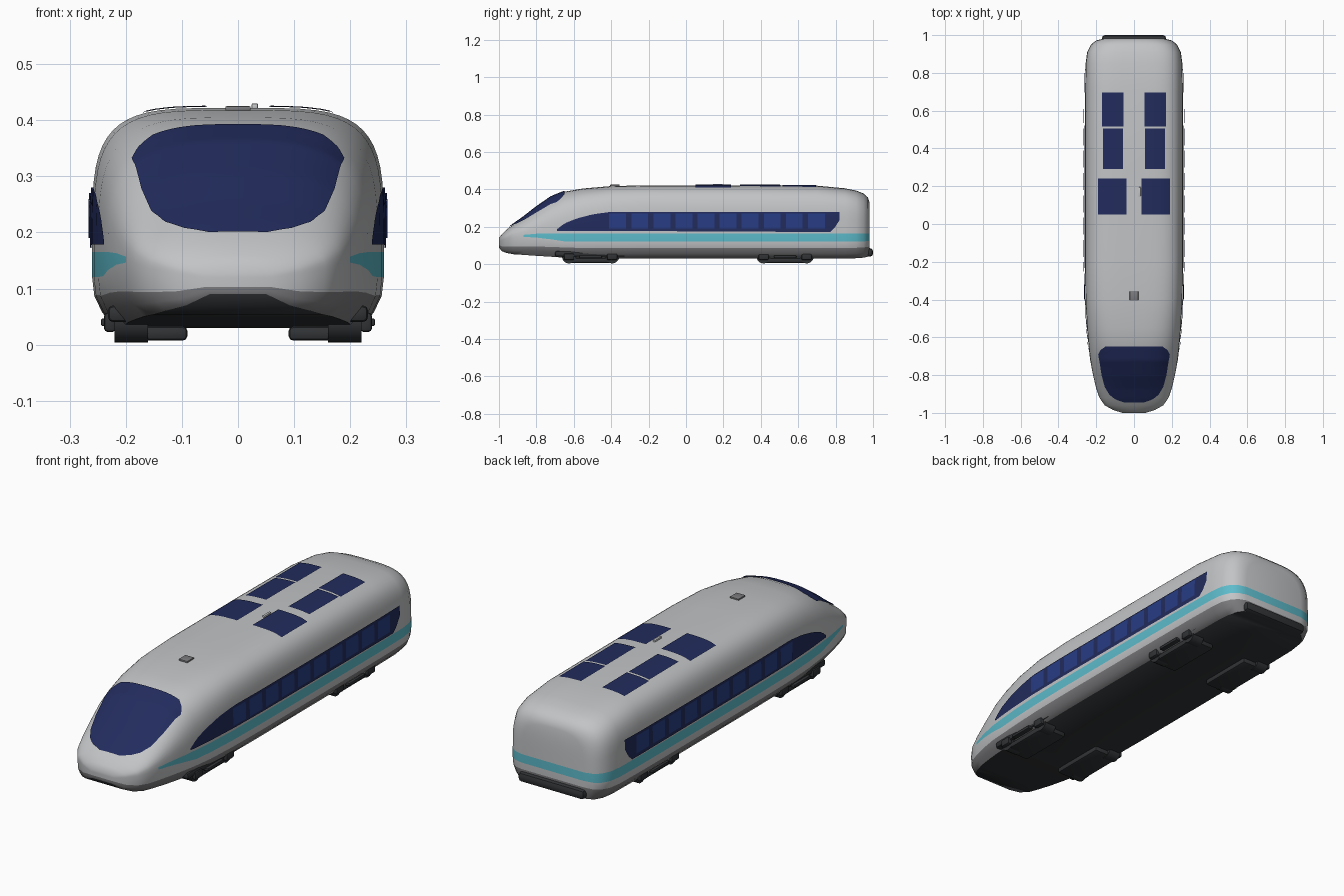
import bpy, bmesh, math
from mathutils import Vector
from mathutils.bvhtree import BVHTree

old = bpy.data.objects.get("Cube")
if old:
    bpy.data.objects.remove(old)


def material(name, r, g, b):
    m = bpy.data.materials.new(name)
    m.use_nodes = True
    m.diffuse_color = (r, g, b, 1)
    node = next(n for n in m.node_tree.nodes if n.type == 'BSDF_PRINCIPLED')
    node.inputs["Base Color"].default_value = (r, g, b, 1)
    return m


SHELL = material("shell grey", 0.54, 0.55, 0.56)
CYAN = material("stripe cyan", 0.11, 0.5, 0.6)
SKIRT = material("skirt grey", 0.2, 0.2, 0.21)
DARK = material("underside charcoal", 0.03, 0.033, 0.036)
NAVY = material("navy glass", 0.016, 0.025, 0.11)
BLUE = material("blue glass", 0.02, 0.045, 0.23)


def finish(bm, name, mats, angle=40):
    bmesh.ops.recalc_face_normals(bm, faces=bm.faces)
    mesh = bpy.data.meshes.new(name)
    bm.to_mesh(mesh)
    bm.free()
    for m in mats:
        mesh.materials.append(m)
    ob = bpy.data.objects.new(name, mesh)
    bpy.context.scene.collection.objects.link(ob)
    bpy.ops.object.select_all(action='DESELECT')
    ob.select_set(True)
    bpy.context.view_layer.objects.active = ob
    bpy.ops.object.shade_smooth_by_angle(angle=math.radians(angle))
    return ob


def lerp_table(table, t):
    for a, b in zip(table, table[1:]):
        if t <= b[0]:
            f = max(0, (t - a[0]) / (b[0] - a[0]))
            return [p + (q - p) * f for p, q in zip(a, b)]
    return list(table[-1])


# Body stations: y, half width, bottom, belt height, top, roundness
STATIONS = [
    (-1, .06, .09, .12, .14, 2), (-.985, .11, .07, .13, .16, 2.1),
    (-.96, .155, .06, .14, .185, 2.3), (-.92, .183, .053, .15, .215, 2.5),
    (-.87, .2, .05, .157, .25, 2.6), (-.8, .217, .045, .163, .305, 2.7),
    (-.72, .232, .04, .165, .36, 2.9), (-.65, .24, .035, .165, .388, 3.1),
    (-.55, .249, .03, .165, .405, 3.6), (-.4, .257, .03, .165, .418, 4.1),
    (-.2, .26, .03, .165, .422, 4.3), (.3, .26, .03, .165, .422, 4.3),
    (.7, .259, .03, .165, .42, 4.3), (.85, .256, .03, .165, .406, 4.2),
    (.91, .248, .032, .165, .394, 4), (.95, .228, .035, .165, .378, 3.8),
    (.972, .2, .04, .165, .358, 3.6), (.982, .16, .045, .165, .33, 3.4)]
ROOF_STEPS = 14


def half_section(station):
    y, w, bottom, belt, top, n = station
    taper = min(1, max(0, (y + .9) / .25))
    stripe = .93 - .26 * taper
    rows = [(.84, 0), (.93, .2), (.985, .42), (1, stripe), (1, 1)]
    pts = [(w * x, y, bottom + (belt - bottom) * f) for x, f in rows]
    for i in range(1, ROOF_STEPS + 1):
        a = i / ROOF_STEPS * math.pi / 2 * .97
        pts.append((w * math.cos(a) ** (2 / n), y,
                    belt + (top - belt) * math.sin(a) ** (2 / n)))
    return pts


def build_body():
    bm = bmesh.new()
    rings = []
    for st in STATIONS:
        half = half_section(st)
        rings.append([[bm.verts.new((s * x, y, z)) for x, y, z in half] for s in (1, -1)])

    def face(verts, row, y):
        f = bm.faces.new(verts)
        f.material_index = 2 if row < 2 else 1 if row == 3 and y > -.9 else 0

    rows = len(rings[0][0]) - 1
    for st, a, b in zip(STATIONS, rings, rings[1:]):
        for p, q in zip(a, b):
            for i in range(rows):
                face((p[i], q[i], q[i + 1], p[i + 1]), i, st[0])
        for i, mat in ((0, 3), (rows, 0)):   # floor and roof crown
            f = bm.faces.new((a[0][i], b[0][i], b[1][i], a[1][i]))
            f.material_index = mat
    # End caps, striped row by row
    for st, (l, r) in ((STATIONS[0], rings[0]), (STATIONS[-1], rings[-1])):
        for i in range(rows):
            face((l[i], l[i + 1], r[i + 1], r[i]), i, st[0])
    return finish(bm, "body_shell", [SHELL, CYAN, SKIRT, DARK], 50)


body = build_body()
tree = BVHTree.FromPolygons([v.co for v in body.data.vertices],
                            [p.vertices for p in body.data.polygons])


def patch(name, outline, mat, side=0, lift=.004, nu=24, nv=12):
    """Thin glass laid on the shell; outline rows are (y, low, high)."""
    bm = bmesh.new()
    y0, y1 = outline[0][0], outline[-1][0]
    grid = []
    for i in range(nu + 1):
        y, lo, hi = lerp_table(outline, y0 + (y1 - y0) * i / nu)
        line = []
        for j in range(nv + 1):
            v = lo + (hi - lo) * j / nv
            start = Vector((side, y, v)) if side else Vector((v, y, 1))
            aim = Vector((-side, 0, 0)) if side else Vector((0, 0, -1))
            hit, normal, _, _ = tree.ray_cast(start, aim)
            if normal.dot(aim) > 0:
                normal = -normal
            line.append(bm.verts.new(hit + normal * lift))
        grid.append(line)
    for a, b in zip(grid, grid[1:]):
        for j in range(nv):
            f = bm.faces.new((a[j], b[j], b[j + 1], a[j + 1]))
            f.normal_update()
            out = Vector((side, 0, 0)) if side else Vector((0, 0, 1))
            if f.normal.dot(out) < 0:
                f.normal_flip()
    mesh_ob = finish_open(bm, name, mat)
    return mesh_ob


def finish_open(bm, name, mat):
    mesh = bpy.data.meshes.new(name)
    bm.to_mesh(mesh)
    bm.free()
    mesh.materials.append(mat)
    mesh.shade_smooth()
    ob = bpy.data.objects.new(name, mesh)
    bpy.context.scene.collection.objects.link(ob)
    return ob


# Windscreen
screen = [(-.943, .05), (-.925, .1), (-.9, .13), (-.86, .153), (-.8, .169),
          (-.74, .178), (-.69, .187), (-.665, .175), (-.648, .15)]
patch("windscreen", [(y, -w, w) for y, w in screen], NAVY, lift=.005, nu=36, nv=20)

# Side window bands and their panes
BAND = [(-.69, .178, .186), (-.65, .178, .218), (-.58, .178, .245), (-.5, .178, .266),
        (-.4, .178, .28), (.78, .172, .28), (.82, .235, .28)]
for side, label in ((1, "left"), (-1, "right")):
    patch("window_band_" + label, BAND, NAVY, side, nu=60, nv=6)
    for k in range(10):
        y = -.41 + k * .118
        patch(f"window_pane_{label}_{k}", [(y, .19, .27), (y + .09, .19, .27)],
              BLUE, side, .007, 3, 5)

# Roof windows
for side, label in ((1, "left"), (-1, "right")):
    for k, (y0, y1, x0, x1) in enumerate([(.05, .24, .04, .188), (.29, .505, .058, .163),
                                          (.515, .695, .055, .168)]):
        lo, hi = sorted((side * x0, side * x1))
        patch(f"roof_window_{label}_{k}", [(y0, lo, hi), (y1, lo, hi)], NAVY, 0, .004, 4, 6)


def box(name, centre, size, mat, bevel=.006):
    bm = bmesh.new()
    bmesh.ops.create_cube(bm, size=1)
    for v in bm.verts:
        v.co = Vector(c + s * k for c, s, k in zip(centre, size, v.co))
    bmesh.ops.bevel(bm, geom=bm.edges[:], offset=bevel, segments=2, affect='EDGES', profile=.5)
    return finish(bm, name, [mat])


def wheel(name, centre, radius, width):
    bm = bmesh.new()
    bmesh.ops.create_cone(bm, cap_ends=True, segments=20, radius1=radius,
                          radius2=radius, depth=width)
    for v in bm.verts:
        x, y, z = v.co
        v.co = Vector(centre) + Vector((z, x, y))
    return finish(bm, name, [DARK])


# Roof hatch with small aerial
box("roof_hatch", (0, -.38, .421), (.045, .05, .008), SKIRT, .002)
box("roof_aerial", (.03, .17, .424), (.012, .05, .012), SHELL, .003)

# Rear bumper
box("rear_bumper", (0, .965, .063), (.34, .07, .045), DARK, .016)

# Bogies
for place, yc in (("front", -.51), ("rear", .53)):
    for s, label in ((1, "left"), (-1, "right")):
        tag = f"{place}_{label}"
        box("bogie_frame_" + tag, (s * .212, yc, .055), (.04, .38, .03), DARK, .01)
        box("bogie_rail_" + tag, (s * .155, yc, .02), (.13, .27, .026), DARK, .009)
        box("bogie_step_" + tag, (s * .232, yc, .04), (.025, .12, .014), DARK, .004)
        for e in (-1, 1):
            y = yc + e * .115
            wheel(f"wheel_{tag}_{e}", (s * .19, y, .042), .038, .06)
            box(f"axle_box_{tag}_{e}", (s * .228, y, .04), (.022, .055, .035), DARK, .007)
